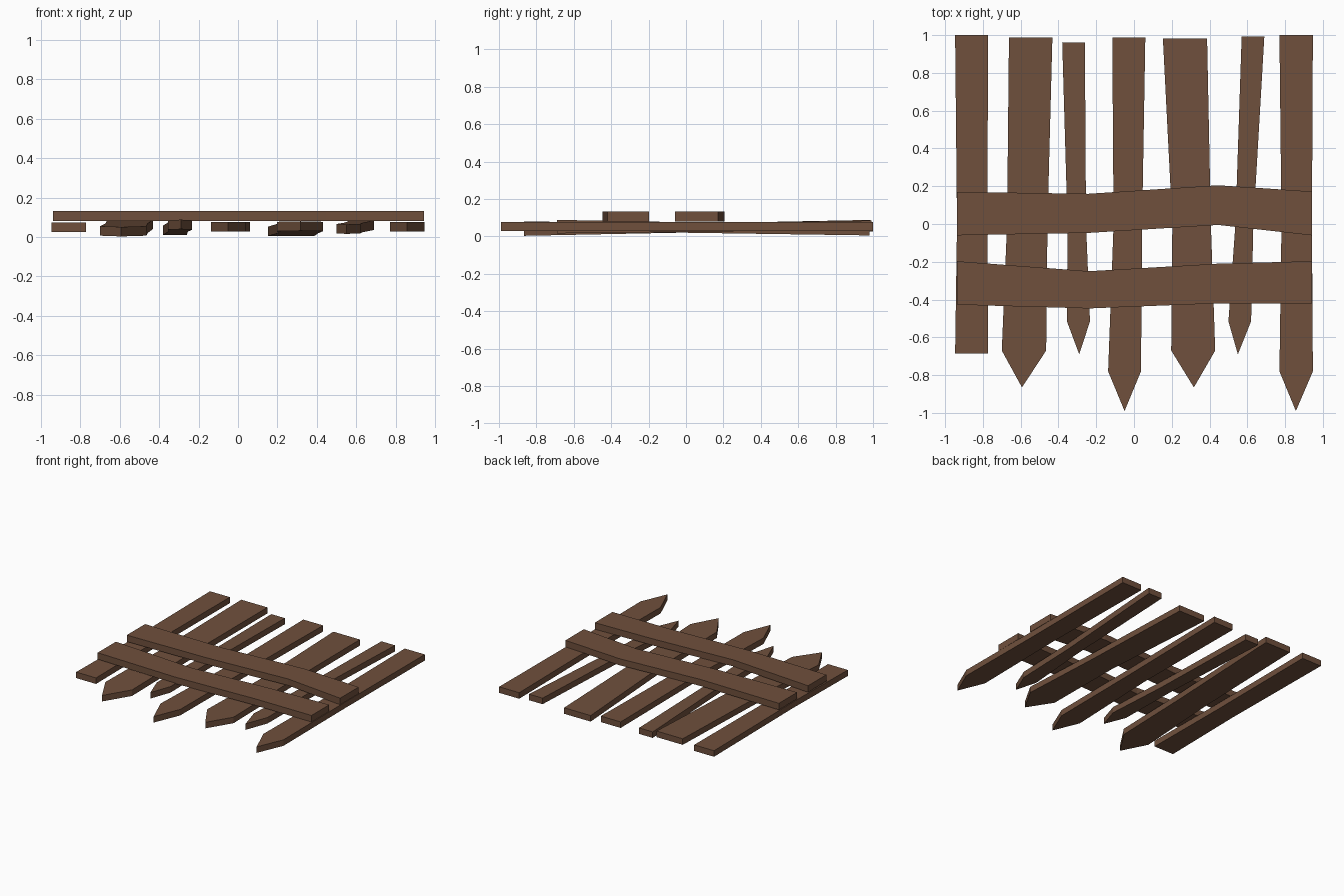
import bpy, bmesh

if "Cube" in bpy.data.objects:
    bpy.data.objects.remove(bpy.data.objects["Cube"])

wood = bpy.data.materials.new("brown wood")
wood.diffuse_color = (0.16, 0.08, 0.046, 1)
wood.use_nodes = True
wood.node_tree.nodes["Principled BSDF"].inputs["Base Color"].default_value = wood.diffuse_color


def board(name, outline, z_of, thick):
    """Extrude a flat outline; z_of(y) gives the underside height."""
    bm = bmesh.new()
    face = bm.faces.new([bm.verts.new((x, y, z_of(y))) for x, y in outline])
    ext = bmesh.ops.extrude_face_region(bm, geom=[face])["geom"]
    for v in ext:
        if isinstance(v, bmesh.types.BMVert):
            v.co.z += thick
    bmesh.ops.recalc_face_normals(bm, faces=bm.faces)
    me = bpy.data.meshes.new(name)
    bm.to_mesh(me)
    bm.free()
    me.materials.append(wood)
    ob = bpy.data.objects.new(name, me)
    bpy.context.collection.objects.link(ob)
    return ob


# Pickets: (back left/right x, back y), (waist x), (shoulder x, y), tip, underside z front/back
pickets = [
    ((-.947, -.772, 1.0), (-.937, -.777), (-.947, -.772, -.685), None, .026, .026),
    ((-.662, -.432, .987), (-.672, -.458), (-.70, -.465, -.67), (-.593, -.865), .003, .040),
    ((-.38, -.26, .962), (-.352, -.254), (-.355, -.233, -.515), (-.29, -.69), .040, .010),
    ((-.115, .06, .987), (-.108, .043), (-.137, .037, -.78), (-.05, -.99), .028, .028),
    ((.153, .387, .982), (.203, .407), (.197, .43, -.67), (.317, -.865), .032, .005),
    ((.57, .69, .992), (.537, .632), (.50, .62, -.515), (.55, -.69), .016, .036),
    ((.77, .947, 1.0), (.781, .942), (.77, .947, -.78), (.857, -.99), .029, .029),
]
for i, (back, waist, front, tip, zf, zb) in enumerate(pickets):
    outline = [(back[0], back[2]), (waist[0], 0), (front[0], front[2])]
    if tip:
        outline.append(tip)
    outline += [(front[1], front[2]), (waist[1], 0), (back[1], back[2])]
    y0, y1 = (tip[1] if tip else front[2]), back[2]
    board(f"picket_{i + 1}", outline,
          lambda y: zf + (zb - zf) * (y - y0) / (y1 - y0), .048)

# Cross rails: upper and lower edge heights at four stations along x
stations = (-.938, -.24, .445, .942)
rails = {
    "back_rail": ((.17, .16, .205, .172), (-.06, -.047, -.005, -.06)),
    "front_rail": ((-.197, -.25, -.21, -.197), (-.427, -.447, -.42, -.42)),
}
for name, (upper, lower) in rails.items():
    outline = list(zip(stations, lower)) + list(zip(stations, upper))[::-1]
    board(name, outline, lambda y: .08, .052)
